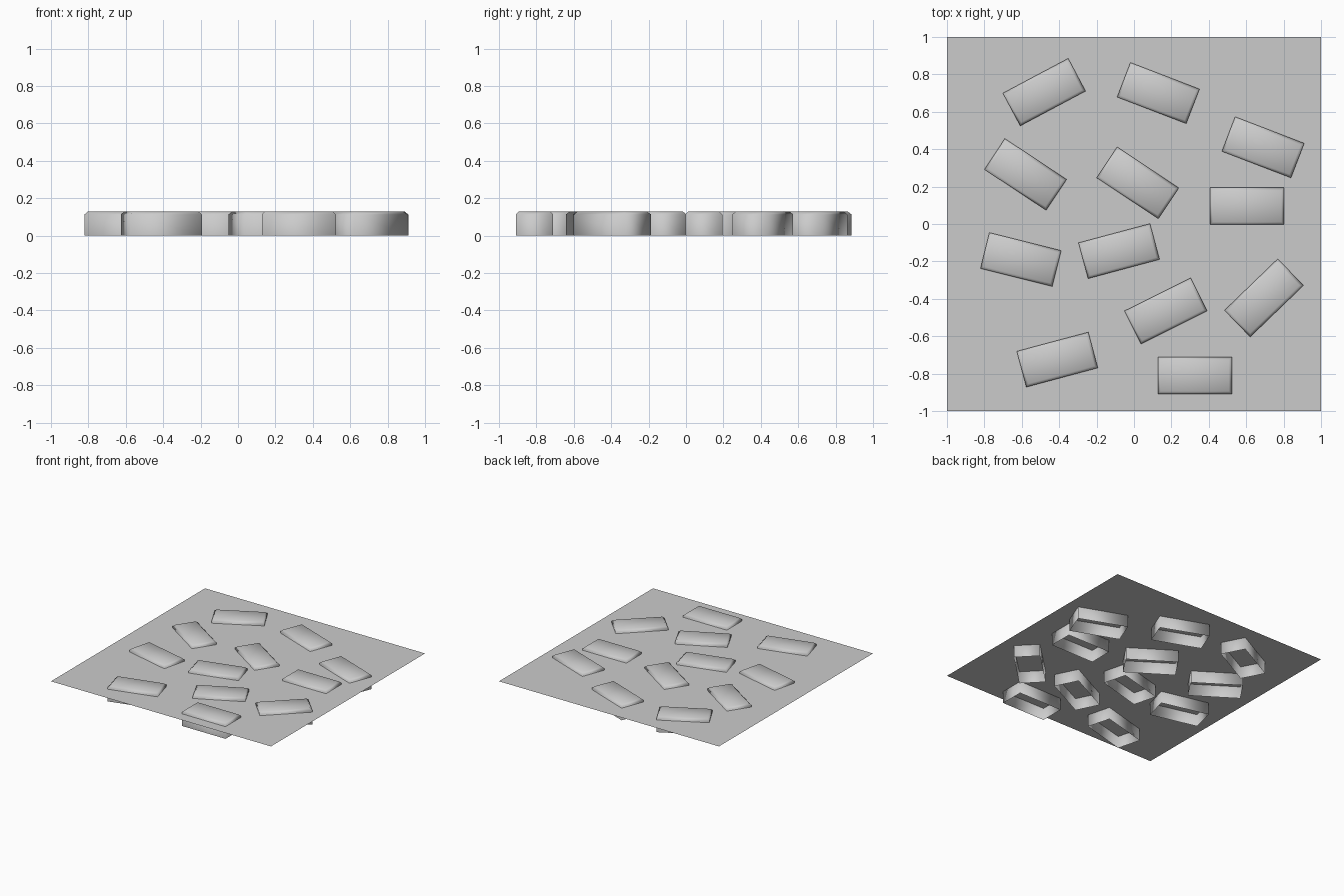
import bpy, bmesh, math

if "Cube" in bpy.data.objects:
    bpy.data.objects.remove(bpy.data.objects["Cube"])

HEIGHT, GROUND_Z, CHAMFER = 0.128, 0.10, 0.015
LENGTH, WIDTH = 0.396, 0.198

# centre x, centre y, turn in degrees
BRICKS = [
    (-0.48, 0.705, 28), (0.13, 0.70, -21), (0.69, 0.41, -21),
    (-0.58, 0.265, -33.5), (0.02, 0.22, -33.5), (0.605, 0.095, 0),
    (-0.605, -0.19, -14), (-0.08, -0.145, 15), (0.17, -0.465, 26.5),
    (0.695, -0.395, 44), (-0.41, -0.725, 15), (0.325, -0.81, 0),
]

# thin ground sheet the stones are set into
bpy.ops.mesh.primitive_plane_add(size=2, location=(0, 0, GROUND_Z))
bpy.context.object.name = "ground_sheet"


def paving_stone_mesh():
    """Open-bottomed block with a chamfered top rim."""
    bm = bmesh.new()
    bmesh.ops.create_cube(bm, size=1)
    for v in bm.verts:
        v.co = (v.co.x * LENGTH, v.co.y * WIDTH, (v.co.z + 0.5) * HEIGHT)
    bottom = [f for f in bm.faces if f.normal.z < -0.9]
    bmesh.ops.delete(bm, geom=bottom, context='FACES_ONLY')
    rim = [e for e in bm.edges if all(v.co.z > HEIGHT * 0.9 for v in e.verts)]
    bmesh.ops.bevel(bm, geom=rim, offset=CHAMFER, segments=1, affect='EDGES')
    for f in bm.faces:
        f.smooth = True
    mesh = bpy.data.meshes.new("paving_stone")
    bm.to_mesh(mesh)
    bm.free()
    return mesh


# scattered paving stones
stone = paving_stone_mesh()
for i, (x, y, turn) in enumerate(BRICKS, 1):
    ob = bpy.data.objects.new(f"paving_stone_{i}", stone)
    ob.location = (x, y, 0)
    ob.rotation_euler.z = math.radians(turn)
    bpy.context.collection.objects.link(ob)
